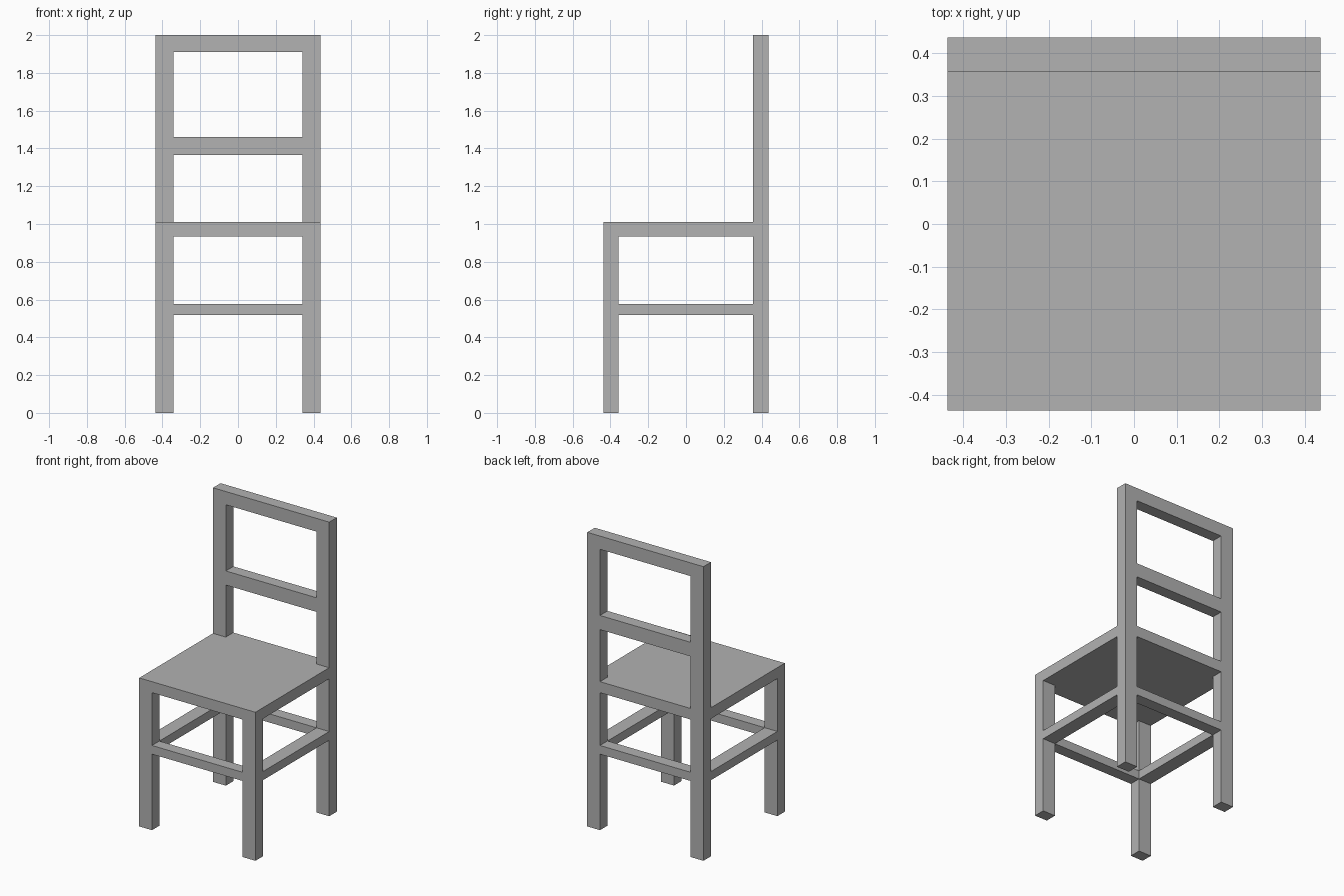
import bpy
import bmesh

if "Cube" in bpy.data.objects:
    bpy.data.objects.remove(bpy.data.objects["Cube"])

# Main dimensions: outer half-width, inner half-width, and depth limits
OUT, INN = 0.437, 0.341
FRONT, FRONT_IN, BACK_IN, BACK = -0.437, -0.358, 0.356, 0.437
SEAT_LOW, SEAT_TOP, TOP = 0.935, 1.01, 2.0
RAIL_LOW, RAIL_TOP = 0.517, 0.576

grey = bpy.data.materials.new("plain grey")
grey.diffuse_color = (0.445, 0.445, 0.445, 1)
grey.use_nodes = True
grey.node_tree.nodes["Principled BSDF"].inputs["Base Color"].default_value = grey.diffuse_color


def prism(name, outline, z0, z1):
    """Extrude a flat plan outline from z0 up to z1."""
    bm = bmesh.new()
    base = bm.faces.new([bm.verts.new((x, y, z0)) for x, y in outline])
    top = bmesh.ops.extrude_face_region(bm, geom=[base])["geom"]
    verts = [v for v in top if isinstance(v, bmesh.types.BMVert)]
    bmesh.ops.translate(bm, verts=verts, vec=(0, 0, z1 - z0))
    bmesh.ops.recalc_face_normals(bm, faces=bm.faces)
    mesh = bpy.data.meshes.new(name)
    bm.to_mesh(mesh)
    bm.free()
    mesh.materials.append(grey)
    obj = bpy.data.objects.new(name, mesh)
    bpy.context.collection.objects.link(obj)


def box(name, x0, x1, y0, y1, z0, z1):
    prism(name, [(x0, y0), (x1, y0), (x1, y1), (x0, y1)], z0, z1)


# Legs and side stretchers on both sides; back legs rise to form the back posts
for side, x0, x1 in (("left", -OUT, -INN), ("right", INN, OUT)):
    box(side + "_front_leg", x0, x1, FRONT, FRONT_IN, 0, SEAT_LOW)
    box(side + "_back_post", x0, x1, BACK_IN, BACK, 0, TOP)
    box(side + "_stretcher", x0, x1, FRONT_IN, BACK_IN, RAIL_LOW, RAIL_TOP)

# Seat slab, notched around the back posts
prism("seat", [(-OUT, FRONT), (OUT, FRONT), (OUT, BACK_IN), (INN, BACK_IN),
               (INN, BACK), (-INN, BACK), (-INN, BACK_IN), (-OUT, BACK_IN)],
      SEAT_LOW, SEAT_TOP)

# Cross rails between the legs and posts
box("front_stretcher", -INN, INN, FRONT, FRONT_IN, RAIL_LOW, RAIL_TOP)
box("back_stretcher", -INN, INN, BACK_IN, BACK, RAIL_LOW, RAIL_TOP)
box("middle_back_rail", -INN, INN, BACK_IN, BACK, 1.364, 1.46)
box("top_back_rail", -INN, INN, BACK_IN, BACK, 1.91, TOP)
